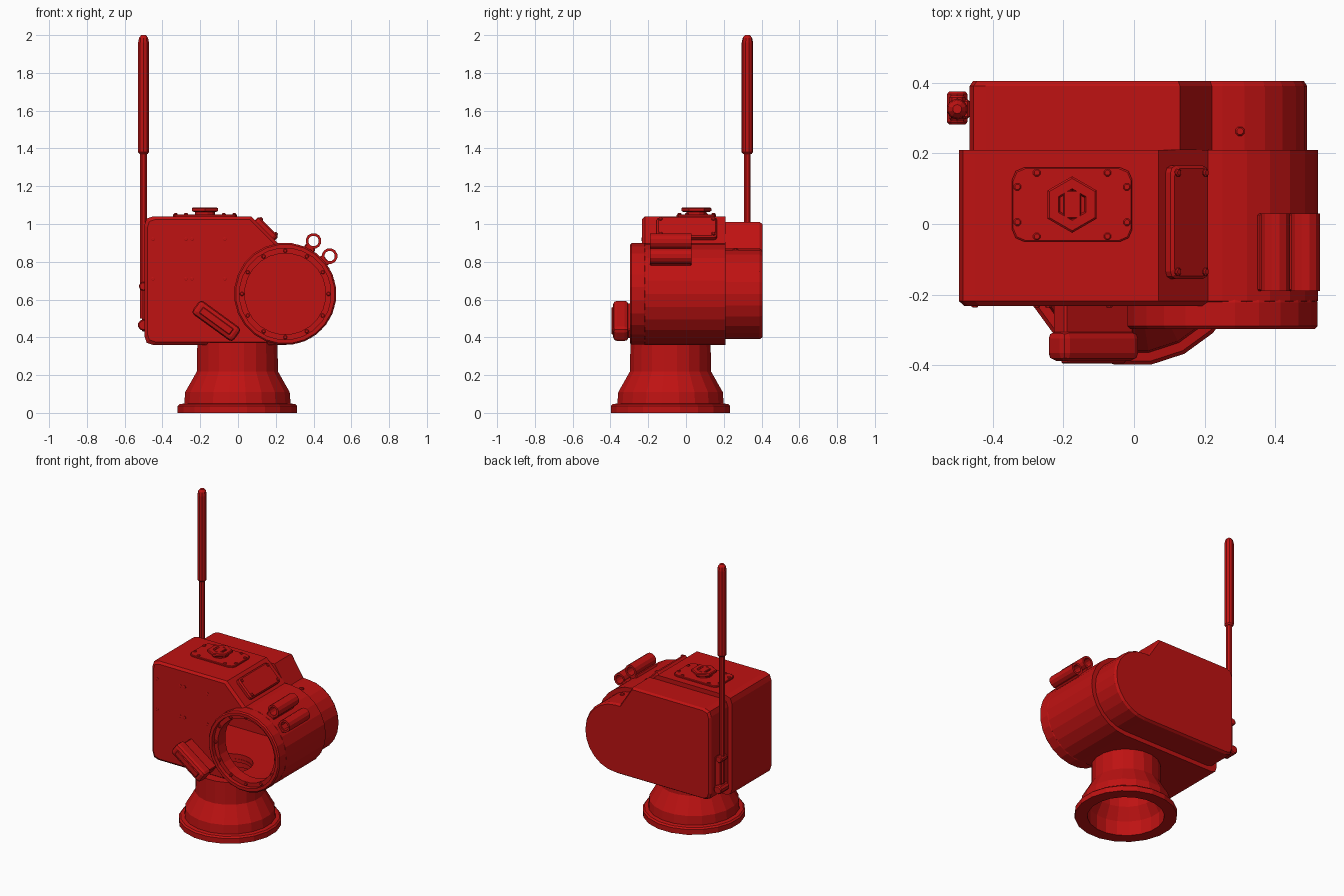
import bpy, bmesh
from math import pi, sin, cos, radians
from mathutils import Matrix, Vector

if "Cube" in bpy.data.objects:
    bpy.data.objects.remove(bpy.data.objects["Cube"])

RED = bpy.data.materials.new("red_paint")
RED.diffuse_color = (0.52, 0.006, 0.006, 1)
RED.use_nodes = True
RED.node_tree.nodes["Principled BSDF"].inputs["Base Color"].default_value = RED.diffuse_color
FACE_Y = Matrix.Rotation(pi / 2, 4, 'X')      # turns local +z into -y


def finish(bm, name, mat=Matrix()):
    bm.transform(mat)
    bmesh.ops.recalc_face_normals(bm, faces=bm.faces)
    me = bpy.data.meshes.new(name)
    bm.to_mesh(me)
    bm.free()
    me.materials.append(RED)
    ob = bpy.data.objects.new(name, me)
    bpy.context.collection.objects.link(ob)
    return ob


def skin(bm, rings, close):
    """Quads between vertex rings; either wraps round or caps both ends."""
    n = len(rings[0])
    pairs = list(zip(rings, rings[1:])) + ([(rings[-1], rings[0])] if close else [])
    for a, b in pairs:
        for i in range(n):
            bm.faces.new((a[i], a[(i + 1) % n], b[(i + 1) % n], b[i]))
    if not close:
        bm.faces.new(rings[0])
        bm.faces.new(rings[-1])


def lathe(name, prof, mat=Matrix(), n=24, hollow=False):
    """Revolve (radius, height) points; hollow joins the last ring to the first."""
    bm = bmesh.new()
    rings = [[bm.verts.new((r * cos(2 * pi * (i + .5) / n), r * sin(2 * pi * (i + .5) / n), h))
              for i in range(n)] for r, h in prof]
    skin(bm, rings, hollow)
    return finish(bm, name, mat)


def box(name, size, mat, bevel=0.0, seg=2):
    bm = bmesh.new()
    bmesh.ops.create_cube(bm, size=1)
    bmesh.ops.scale(bm, vec=size, verts=bm.verts)
    if bevel:
        bmesh.ops.bevel(bm, geom=bm.edges[:], offset=bevel, segments=seg, profile=.5, affect='EDGES')
    return finish(bm, name, mat)


def plate(name, sx, sy, h, c, mat):
    """Flat cover plate with cut corners and a slightly chamfered top."""
    bm = bmesh.new()
    rings = []
    for z, d in ((0, 0), (h * .7, 0), (h, h * .3)):
        x, y = sx / 2 - d, sy / 2 - d
        pts = [(x, y - c), (x - c * .3, y - c * .3), (x - c, y)]
        pts += [(-a, b) for a, b in reversed(pts)]
        pts += [(-a, -b) for a, b in pts]
        rings.append([bm.verts.new((a, b, z)) for a, b in pts])
    skin(bm, rings, False)
    return finish(bm, name, mat)


def bolt(name, mat, r=.011, h=.007):
    return lathe(name, [(r, -.004), (r, h * .6), (r * .7, h)], mat, 8)


def outline(d, a, b, left=-.495):
    """Casing side outline: round barrel, sloping shoulder, boxy left end."""
    r, x0, top, bot, c = .27 - d, left + d, 1.04 - d, .36 + d, .045
    pts = [(.25 + r * cos(radians(t)), .63 + r * sin(radians(t))) for t in range(-90, 91, 15)]
    pts += [(a, .9 - d), (b, top), (x0 + c, top), (x0 + c * .25, top - c * .25), (x0, top - c),
            (x0, bot + c), (x0 + c * .25, bot + c * .25), (x0 + c, bot)]
    return pts


def casing(name, sections):
    bm = bmesh.new()
    skin(bm, [[bm.verts.new((x, y, z)) for x, z in outline(*o)] for y, o in sections], False)
    return finish(bm, name)


def cut(ob, cutter):
    m = ob.modifiers.new("cut", 'BOOLEAN')
    m.operation, m.solver, m.object = 'DIFFERENCE', 'EXACT', cutter
    bpy.context.view_layer.objects.active = ob
    bpy.ops.object.modifier_apply(modifier=m.name)


T = Matrix.Translation

# Main casing and rear cover
body = casing("main_casing", [(-.232, (.015, .2, .06)), (-.218, (0, .21, .07)), (.21, (0, .21, .07))])
cover = casing("rear_cover", [(.21, (.03, .22, .13)), (.39, (.03, .22, .13)), (.405, (.04, .215, .125))])

# Hollow interior, barrel mouth and neck opening
cavity = casing("cavity_cutter", [(-.19, (.045, .19, .05)), (.375, (.045, .19, .05))])
bore = lathe("bore_cutter", [(.215, 0), (.215, .4)], T((.25, 0, .63)) @ FACE_Y)
neck_bore = lathe("neck_cutter", [(.14, .3), (.14, .5)], T((0, -.08, 0)))
for c in (cavity, bore, neck_bore):
    cut(body, c)
cut(cover, cavity)
for c in (cavity, bore, neck_bore):
    bpy.data.objects.remove(c)

# Flared neck and foot ring
lathe("neck_base", [(.32, 0), (.32, .036), (.31, .046), (.285, .05), (.28, .11), (.217, .22), (.215, .372),
                    (.14, .372), (.14, .35), (.175, .35), (.175, .3), (.195, .3), (.195, .18),
                    (.24, .1), (.24, 0)], T((-.003, -.082, 0)), 20, True)

# Barrel mouth flange with its ring of bolts
barrel = T((.25, 0, .63)) @ FACE_Y
lathe("barrel_flange", [(.215, .19), (.215, .27), (.243, .27), (.243, .297), (.263, .297),
                        (.271, .289), (.271, .222), (.262, .2)], barrel, 24, True)
for i in range(12):
    t = 2 * pi * i / 12
    bolt("flange_bolt", barrel @ T((.229 * cos(t), .229 * sin(t), .27)))

# Tube lugs on webs
for i, (x, z) in enumerate(((.4, .91), (.485, .83))):
    lathe(f"lug_tube_{i}", [(.042, -.03), (.042, .19), (.028, .19), (.028, -.03)],
          T((x, 0, z)) @ FACE_Y, 12, True)
    d = Vector((x - .25, 0, z - .63)).normalized()
    rot = Vector((0, 0, 1)).rotation_difference(d).to_matrix().to_4x4()
    box(f"lug_web_{i}", (.06, .22, .035), T(Vector((.25, -.08, .63)) + d * .268) @ rot, .005, 1)

# Filler plate, hex cap and bolts on top
top = T((-.175, .055, 1.04))
plate("filler_plate", .34, .21, .011, .035, top)
lathe("filler_neck", [(.055, 0), (.055, .03)], top, 12)
lathe("filler_cap", [(.07, .024), (.08, .03), (.08, .042), (.074, .047), (.045, .047), (.04, .036)], top, 6)
box("cap_grip", (.05, .08, .014), top @ T((0, 0, .04)), .003, 1)
for sx in (-1, 1):
    for sy in (-1, 1):
        for x, y in ((.1, .09), (.155, .05)):
            bolt("filler_bolt", top @ T((sx * x, sy * y, .01)))

# Inspection plate on the sloping shoulder
slope = T((.1425, .005, .9675)) @ Matrix.Rotation(pi / 4, 4, 'Y')
plate("shoulder_plate", .15, .32, .028, .02, slope)
for sx in (-1, 1):
    for sy in (-1, 1):
        bolt("shoulder_bolt", slope @ T((sx * .055, sy * .14, .028)))

# Small screws on the front face
for z in (.71, .92):
    for x in (-.45, -.275, -.243, -.07):
        bolt("front_screw", T((x, -.232, z)) @ FACE_Y, .01, .004)

# Slanted chute on the front
tilt = T((-.115, 0, .487)) @ Matrix.Rotation(radians(36), 4, 'Y')
box("chute_body", (.27, .085, .088), tilt @ T((0, -.345, 0)), .022)
box("chute_mount", (.24, .1, .06), tilt @ T((0, -.265, 0)), .006, 1)
box("chute_rib", (.2, .012, .04), tilt @ T((0, -.388, 0)), .004, 1)

# Lever, grip, bracket and pivot
lever = T((-.5, .325, 0))
lathe("lever_rod", [(.019, .5), (.019, 1.4)], lever, 8)
lathe("lever_grip", [(.022, 1.37), (.03, 1.38), (.03, 1.96), (.025, 1.985), (.013, 2.0)], lever, 10)
box("lever_bracket", (.045, .055, .25), lever @ T((.013, 0, .555)), .006, 1)
for name, r, z, h in (("lever_clamp", .024, .67, .035), ("lever_pivot", .03, .465, .047)):
    lathe(name, [(r * .8, -h), (r, -h * .85), (r, h * .85), (r * .8, h)], lever @ T((0, .003, z)) @ FACE_Y, 10)
bolt("cover_screw", T((.3, .262, .862)), .014, .012)
